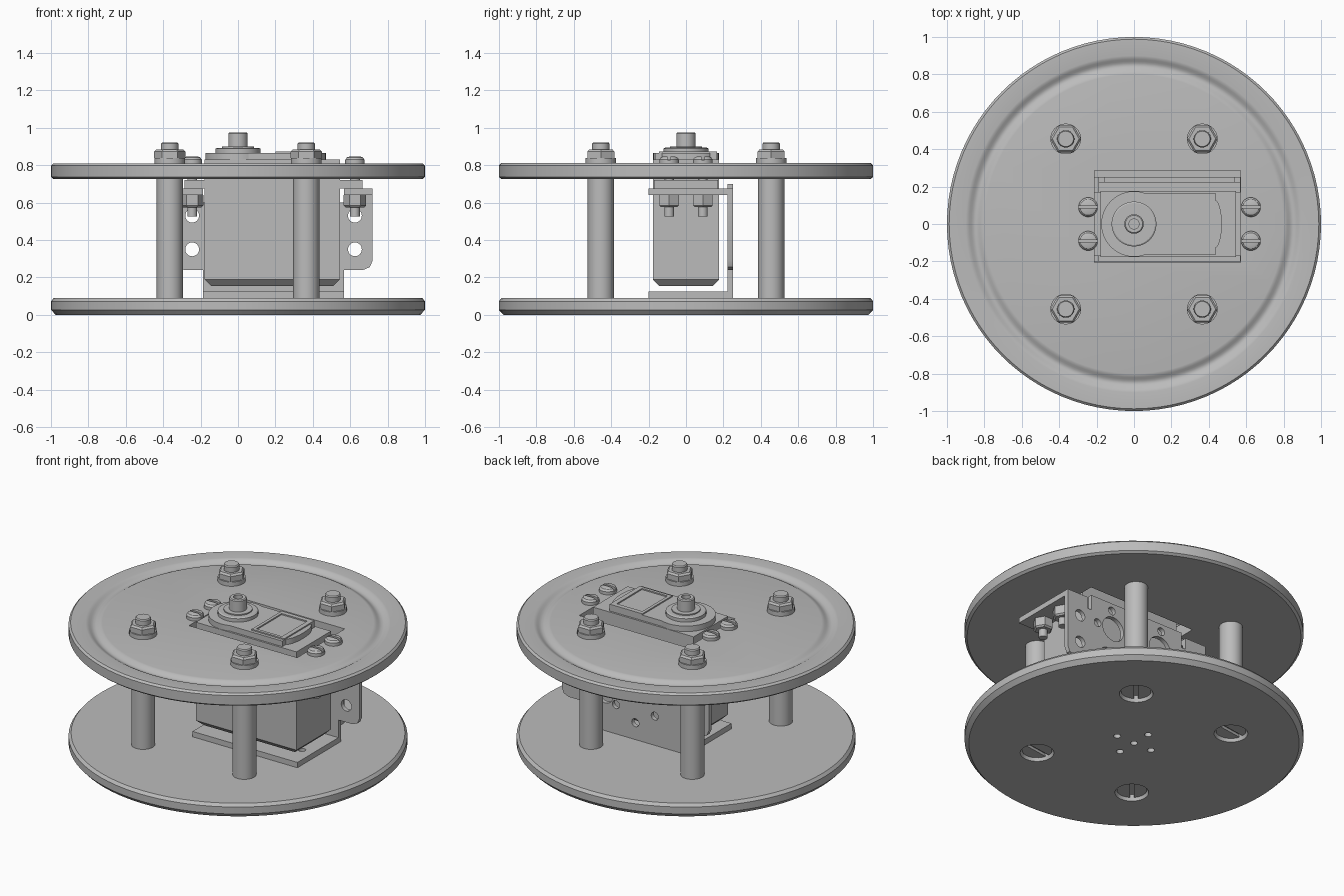
import bpy, bmesh, math
from mathutils import Matrix

if "Cube" in bpy.data.objects:
    bpy.data.objects.remove(bpy.data.objects["Cube"], do_unlink=True)

grey = bpy.data.materials.new("plain grey")
grey.use_nodes = True
grey.diffuse_color = (0.5, 0.5, 0.5, 1)
grey.node_tree.nodes["Principled BSDF"].inputs["Base Color"].default_value = (0.5, 0.5, 0.5, 1)


def finish(name, bm):
    bmesh.ops.recalc_face_normals(bm, faces=bm.faces)
    mesh = bpy.data.meshes.new(name)
    bm.to_mesh(mesh)
    bm.free()
    mesh.materials.append(grey)
    ob = bpy.data.objects.new(name, mesh)
    bpy.context.collection.objects.link(ob)
    return ob


def loft(name, rings, matrix=Matrix()):
    """Skin closed rings of points and cap both ends."""
    bm = bmesh.new()
    loops = [[bm.verts.new(matrix @ Matrix.Translation(p).translation) for p in ring] for ring in rings]
    n = len(loops[0])
    for a, b in zip(loops, loops[1:]):
        for i in range(n):
            j = (i + 1) % n
            bm.faces.new((a[i], a[j], b[j], b[i]))
    bm.faces.new(loops[0])
    bm.faces.new(loops[-1])
    return finish(name, bm)


def lathe(name, profile, x=0, y=0, sides=32, matrix=Matrix()):
    turns = [math.tau * i / sides for i in range(sides)]
    return loft(name, [[(x + r * math.cos(t), y + r * math.sin(t), z) for t in turns]
                       for r, z in profile], matrix)


def rod(name, x, y, r, z0, z1, sides=32):
    return lathe(name, [(r, z0), (r, z1)], x, y, sides)


def box(name, x0, x1, y0, y1, z0, z1):
    corners = [(x0, y0), (x1, y0), (x1, y1), (x0, y1)]
    return loft(name, [[(*c, z) for c in corners] for z in (z0, z1)])


def cross_hole(x, z, r, y0=0.15, y1=0.35):
    """Cutter running along y."""
    return lathe("cutter", [(r, -y1), (r, -y0)], x, z, 24, Matrix.Rotation(math.pi / 2, 4, "X"))


def slot(x, y, z0, z1, length, width, angle):
    ob = box("cutter", -length, length, -width, width, z0, z1)
    ob.data.transform(Matrix.Translation((x, y, 0)) @ Matrix.Rotation(math.radians(angle), 4, "Z"))
    return ob


def cut(target, cutters):
    bpy.context.view_layer.objects.active = target
    for c in cutters:
        c.hide_render = True
        mod = target.modifiers.new("cut", "BOOLEAN")
        mod.operation, mod.solver, mod.object = "DIFFERENCE", "EXACT", c
        bpy.ops.object.modifier_apply(modifier=mod.name)
        bpy.data.objects.remove(c, do_unlink=True)


posts = [(sx * 0.365, sy * 0.455) for sx in (-1, 1) for sy in (-1, 1)]
MID = 0.19          # centre of the motor and its bracket along x
screws = [(MID + s * 0.435, y) for s in (-1, 1) for y in (-0.09, 0.09)]

# Lower disc with countersunk recesses and a small hole pattern
lower = lathe("lower_disc", [(0.975, 0), (1, 0.027), (1, 0.072), (0.985, 0.09)], sides=96)
cutters = [lathe("cutter", [(0.102, -0.01), (0.1, 0.0), (0.085, 0.045)], x, y) for x, y in posts]
cutters += [rod("cutter", x, y, 0.022, -0.1, 0.2, 16)
            for x, y in ((0, 0), (0.13, 0), (-0.13, 0), (0, 0.13), (0, -0.13))]
cut(lower, cutters)

# Upper disc with a shallow ring groove and the motor opening
groove = [(0.9 - 0.1 * i / 10, 0.81 - 0.01 * (1 - math.cos(math.tau * i / 10))) for i in range(11)]
upper = lathe("upper_disc", [(0.985, 0.725), (1, 0.737), (1, 0.798), (0.988, 0.81)] + groove, sides=96)
cut(upper, [box("cutter", -0.21, 0.57, -0.205, 0.285, 0.6, 0.9)])

# Posts with nuts, studs and slotted heads underneath
for x, y in posts:
    rod("post", x, y, 0.07, 0.09, 0.725)
    rod("washer", x, y, 0.082, 0.81, 0.838)
    lathe("hex_nut", [(0.083, 0.838), (0.083, 0.872), (0.072, 0.884)], x, y, 6)
    lathe("stud", [(0.046, 0.8), (0.046, 0.915), (0.041, 0.922)], x, y)
    head = lathe("lower_screw_head", [(0.089, 0.018), (0.08, 0.05)], x, y)
    cut(head, [slot(x, y, 0, 0.036, 0.12, 0.012, 50 if x * y > 0 else 8)])

# Motor fixing screws
for x, y in screws:
    head = lathe("fixing_screw_head", [(0.052, 0.81), (0.052, 0.83), (0.043, 0.842), (0.028, 0.847)], x, y)
    cut(head, [slot(x, y, 0.828, 0.9, 0.08, 0.008, 0)])
    rod("fixing_screw_shank", x, y, 0.026, 0.525, 0.81, 20)
    lathe("fixing_nut", [(0.05, 0.575), (0.06, 0.585), (0.06, 0.625), (0.06, 0.64)], x, y, 6)

# Bracket: base plate, perforated back wall, folded side flanges
base = box("bracket_base", MID - 0.378, MID + 0.378, -0.2, 0.25, 0.09, 0.125)
cut(base, [rod("cutter", x, y, 0.022, 0.0, 0.2, 16)
           for x, y in ((MID, -0.12), (MID + 0.3, -0.04), (MID - 0.3, -0.04))])
half = [(0.378, 0.09), (0.378, 0.24), (0.48, 0.24), (0.515, 0.255), (0.53, 0.29),
        (0.53, 0.675), (0.378, 0.675), (0.378, 0.6), (0.348, 0.6), (0.348, 0.7)]
outline = [(MID + d, z) for d, z in half] + [(MID - d, z) for d, z in reversed(half)]
wall = loft("bracket_wall", [[(x, y, z) for x, z in outline] for y in (0.222, 0.25)])
holes = [(MID + s * 0.435, z, 0.037) for s in (-1, 1) for z in (0.35, 0.53)]
holes += [(MID + s * 0.18, 0.53, 0.08) for s in (-1, 1)]
holes += [(MID + s * d, z, 0.026) for s in (-1, 1) for d, z in ((0.3, 0.53), (0.19, 0.65), (0.14, 0.28))]
holes += [(MID, 0.2, 0.026), (0.41, 0.33, 0.06)]
cut(wall, [cross_hole(*h) for h in holes])
for s in (-1, 1):
    a, b = sorted((MID + s * 0.378, MID + s * 0.53))
    box("bracket_flange", a, b, -0.2, 0.25, 0.64, 0.675)

# Motor body with chamfered lower edges, and mounting ears
bm = bmesh.new()
bmesh.ops.create_cube(bm, size=1, matrix=Matrix.Translation((MID - 0.007, 0, 0.4925))
                      @ Matrix.Diagonal((0.725, 0.355, 0.675, 1)))
bottom = [e for e in bm.edges if all(v.co.z < 0.3 for v in e.verts)]
bmesh.ops.bevel(bm, geom=bottom, offset=0.035, segments=1, affect="EDGES")
finish("motor_body", bm)
for s in (-1, 1):
    a, b = sorted((MID + s * 0.35, MID + s * 0.475))
    box("motor_ear", a, b, -0.17, 0.17, 0.675, 0.72)

# Gear cover: round end, straight part and curved nose
cap = (0.83, 0.866)
rod("gear_cover_round", 0, 0, 0.175, *cap, 48)
box("gear_cover", 0, 0.435, -0.165, 0.165, *cap)
arc = [(0.43 + 0.04 * math.cos(t), 0.13 * math.sin(t))
       for t in (math.pi * (i / 12 - 0.5) for i in range(13))]
loft("gear_cover_nose", [[(*p, z) for p in arc] for z in cap])
frame = box("label_frame", 0.2, 0.435, -0.145, 0.165, 0.86, 0.874)
cut(frame, [box("cutter", 0.22, 0.405, -0.125, 0.135, 0.85, 0.9)])

# Output boss and hollow shaft
lathe("shaft_boss", [(0.12, 0.86), (0.12, 0.888), (0.112, 0.893), (0.085, 0.893), (0.085, 0.9)], sides=40)
lathe("output_shaft", [(0.052, 0.88), (0.052, 0.969), (0.046, 0.975),
                       (0.027, 0.975), (0.027, 0.93)])

# Smooth the round surfaces and keep the edges crisp
bpy.ops.object.select_all(action="DESELECT")
for ob in bpy.context.collection.objects:
    if ob.type == "MESH" and ob.data.materials and ob.data.materials[0] == grey:
        ob.select_set(True)
        bpy.context.view_layer.objects.active = ob
bpy.ops.object.shade_smooth_by_angle(angle=math.radians(25))
